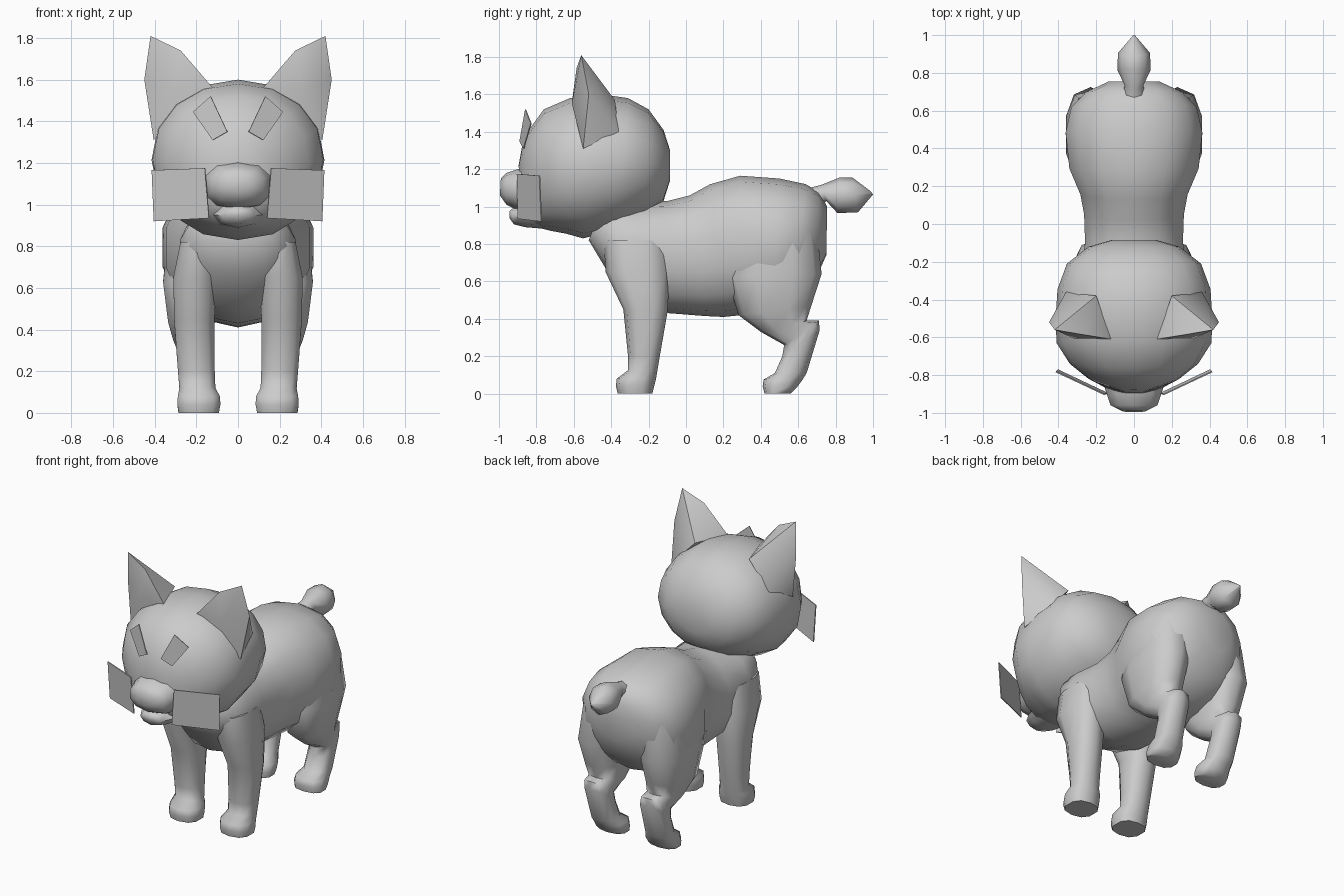
import bpy, bmesh, math

grey = bpy.data.materials.new("plain grey")
grey.diffuse_color = (0.6, 0.6, 0.6, 1)


def finish(name, bm, mirror=False, smooth=65, thickness=0):
    """Turn a bmesh into a named, shaded object, optionally mirrored over x."""
    bmesh.ops.recalc_face_normals(bm, faces=bm.faces)
    mesh = bpy.data.meshes.new(name)
    bm.to_mesh(mesh)
    bm.free()
    mesh.materials.append(grey)
    ob = bpy.data.objects.new(name, mesh)
    bpy.context.collection.objects.link(ob)
    if thickness:
        ob.modifiers.new("thickness", 'SOLIDIFY').thickness = thickness
    if mirror:
        ob.modifiers.new("mirror", 'MIRROR').use_mirror_merge = False
    bpy.ops.object.select_all(action='DESELECT')
    ob.select_set(True)
    bpy.context.view_layer.objects.active = ob
    if smooth:
        bpy.ops.object.shade_smooth_by_angle(angle=math.radians(smooth))
    return ob


def loft(name, rings, n=12, power=1.0, mirror=False):
    """Skin rings given as (y1, z1, y2, z2, x centre, x half width)."""
    bm = bmesh.new()
    loops = []
    for y1, z1, y2, z2, xc, hx in rings:
        loop = []
        for i in range(n):
            t = 2 * math.pi * i / n
            c, s = (math.copysign(abs(f(t)) ** power, f(t)) for f in (math.cos, math.sin))
            loop.append(bm.verts.new((xc + hx * s,
                                      (y1 + y2) / 2 + (y2 - y1) / 2 * c,
                                      (z1 + z2) / 2 + (z2 - z1) / 2 * c)))
        loops.append(loop)
    for a, b in zip(loops, loops[1:]):
        for i in range(n):
            j = (i + 1) % n
            bm.faces.new((a[i], a[j], b[j], b[i]))
    bm.faces.new(loops[0])
    bm.faces.new(loops[-1])
    return finish(name, bm, mirror)


def plate(name, corners):
    """Thin four-cornered card, mirrored to both sides."""
    bm = bmesh.new()
    bm.faces.new([bm.verts.new(c) for c in corners])
    finish(name, bm, True, 0, 0.006)


# Torso from the chest to the rump
loft("body", [
    (-.52, .82, -.46, .98, 0, .15),
    (-.43, .67, -.38, 1.01, 0, .25),
    (-.30, .50, -.26, 1.02, 0, .285),
    (-.09, .43, -.10, 1.03, 0, .265),
    (.10, .415, .02, 1.06, 0, .27),
    (.20, .41, .13, 1.12, 0, .29),
    (.30, .42, .29, 1.165, 0, .35),
    (.46, .44, .50, 1.15, 0, .37),
    (.58, .48, .64, 1.12, 0, .34),
    (.68, .58, .71, 1.08, 0, .26),
    (.75, .74, .755, 1.0, 0, .14),
], 14, .88)

# Straight front legs with paws
loft("front_leg", [
    (-.44, .82, -.10, .82, .19, .09),
    (-.43, .65, -.085, .65, .205, .11),
    (-.335, .45, -.10, .43, .21, .10),
    (-.31, .20, -.14, .20, .20, .092),
    (-.31, .125, -.155, .11, .195, .09),
    (-.37, .08, -.16, .08, .188, .105),
    (-.375, .04, -.17, .04, .188, .108),
    (-.365, 0, -.18, 0, .188, .10),
], 10, .8, True)

# Hind legs: thigh, hock and paw
loft("hind_leg", [
    (.27, .85, .70, .88, .20, .14),
    (.22, .62, .725, .64, .23, .135),
    (.28, .42, .67, .47, .225, .115),
    (.40, .33, .645, .39, .215, .10),
    (.525, .26, .71, .39, .21, .085),
    (.515, .20, .715, .34, .205, .085),
    (.475, .11, .645, .11, .20, .085),
    (.415, .075, .62, .07, .19, .10),
    (.41, .04, .59, .03, .19, .105),
    (.42, 0, .56, 0, .19, .10),
], 10, .8, True)

# Short tail with a pointed tuft
loft("tail", [
    (.70, .99, .66, 1.10, 0, .06),
    (.75, 1.03, .72, 1.115, 0, .05),
    (.81, .965, .82, 1.155, 0, .088),
    (.92, .97, .89, 1.155, 0, .085),
    (1, 1.065, .99, 1.08, 0, .008),
], 8)

# Round head
loft("head", [
    (-.085, 1.14, -.085, 1.30, 0, .12),
    (-.12, 1.03, -.12, 1.41, 0, .24),
    (-.22, .95, -.20, 1.52, 0, .355),
    (-.38, .875, -.31, 1.58, 0, .405),
    (-.55, .83, -.45, 1.60, 0, .415),
    (-.64, .855, -.62, 1.58, 0, .41),
    (-.72, .87, -.76, 1.52, 0, .34),
    (-.80, .89, -.84, 1.41, 0, .24),
    (-.86, .94, -.875, 1.33, 0, .15),
    (-.88, 1.0, -.895, 1.22, 0, .08),
], 16, .95)

# Muzzle and chin
loft("muzzle", [
    (-.78, .97, -.80, 1.23, 0, .19),
    (-.90, .98, -.90, 1.20, 0, .15),
    (-.96, 1.01, -.96, 1.18, 0, .13),
    (-.995, 1.06, -.99, 1.15, 0, .06),
], 10, .85)
loft("chin", [
    (-.74, .88, -.74, 1.02, 0, .14),
    (-.86, .89, -.86, 1.01, 0, .11),
    (-.92, .905, -.93, .99, 0, .075),
    (-.945, .94, -.945, .975, 0, .03),
], 8)

# Pointed ears: a front panel and a ridged back
bm = bmesh.new()
tip, outer, low, root, inner, back, side = [bm.verts.new(v) for v in (
    (.42, -.56, 1.81), (.45, -.52, 1.60), (.405, -.55, 1.31), (.12, -.61, 1.56),
    (.275, -.585, 1.74), (.20, -.38, 1.57), (.36, -.36, 1.40))]
centre = bm.verts.new((.31, -.61, 1.55))
rim = [tip, outer, low, root, inner]
for a, b in zip(rim, rim[1:] + rim[:1]):
    bm.faces.new((a, b, centre))
for f in ((tip, inner, back), (inner, root, back), (tip, back, side),
          (tip, side, outer), (outer, side, low), (low, side, back, root)):
    bm.faces.new(f)
finish("ear", bm, True, 50)

# Whisker cards on the cheeks and brow cards over the eyes
plate("whisker_card", [(.16, -.905, 1.175), (.415, -.785, 1.165),
                       (.405, -.775, .92), (.14, -.90, .935)])
plate("brow_card", [(.13, -.855, 1.52), (.215, -.825, 1.445),
                    (.12, -.865, 1.31), (.05, -.885, 1.35)])
